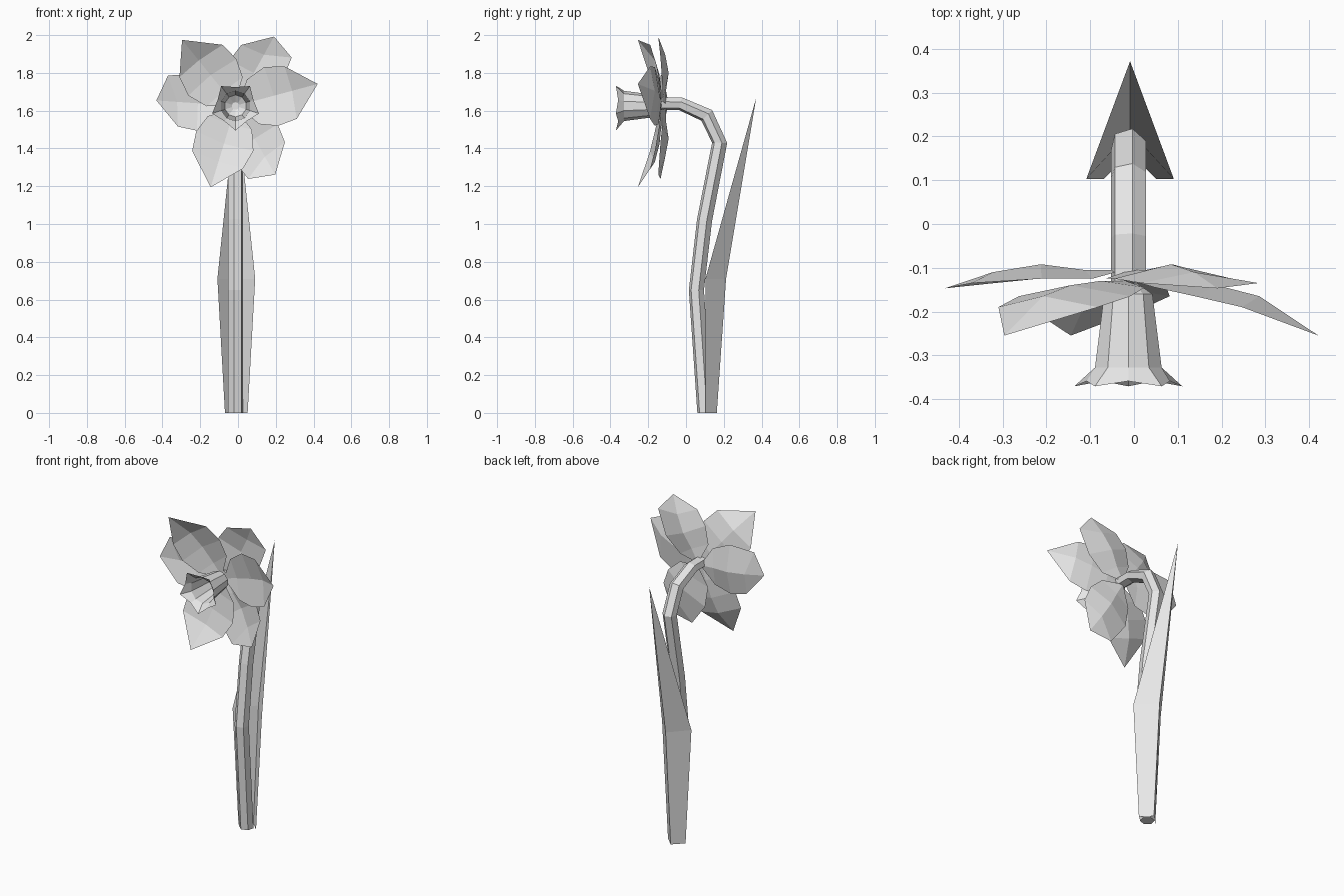
import bpy
from math import sin, cos, pi, radians

if "Cube" in bpy.data.objects:
    bpy.data.objects.remove(bpy.data.objects["Cube"])

CX, CZ = -0.013, 1.625   # flower axis (runs along y)

grey = bpy.data.materials.new("pale_grey")
grey.diffuse_color = (0.8, 0.8, 0.8, 1)
grey.use_nodes = True
grey.node_tree.nodes["Principled BSDF"].inputs["Base Color"].default_value = grey.diffuse_color


def add_mesh(name, verts, faces):
    me = bpy.data.meshes.new(name)
    me.from_pydata(verts, [], faces)
    me.materials.append(grey)
    me.update()
    ob = bpy.data.objects.new(name, me)
    bpy.context.collection.objects.link(ob)
    return ob


def loft_faces(rings, n):
    return [(r * n + i, r * n + (i + 1) % n, (r + 1) * n + (i + 1) % n, (r + 1) * n + i)
            for r in range(rings - 1) for i in range(n)]


# stem: six-sided tube along a bent path in the y-z plane
path = [(0.10, 0), (0.055, 0.65), (0.098, 1.02), (0.178, 1.43),
        (0.11, 1.575), (-0.03, 1.637), (-0.13, 1.637)]
SIDES = 6
verts = []
for k, (y, z) in enumerate(path):
    a, b = path[max(k - 1, 0)], path[min(k + 1, len(path) - 1)]
    dy, dz = b[0] - a[0], b[1] - a[1]
    length = (dy * dy + dz * dz) ** 0.5
    ny, nz = (1, 0) if k == 0 else (dz / length, -dy / length)
    r = 0.035 if k > 4 else 0.041
    for i in range(SIDES):
        t = 2 * pi * i / SIDES + 0.3
        verts.append((CX + 0.042 * cos(t), y + ny * r * sin(t), z + nz * r * sin(t)))
faces = loft_faces(len(path), SIDES)
faces += [tuple(reversed(range(SIDES))),
          tuple(range(len(verts) - SIDES, len(verts)))]
add_mesh("stem", verts, faces)

# leaf: V-folded blade with its keel to the back
LX = -0.009
verts = []
for z, half, y_edge, y_keel in [(0, 0.06, 0.103, 0.163), (0.71, 0.1, 0.103, 0.212)]:
    verts += [(LX - half, y_edge, z), (LX, y_keel, z), (LX + half, y_edge, z)]
verts.append((LX, 0.372, 1.67))
add_mesh("leaf", verts, [(0, 1, 4, 3), (1, 2, 5, 4), (3, 4, 6), (4, 5, 6)])


def petal(name, angle, rows, tip):
    """rows: (along, y) for the clockwise edge, midrib and counter edge with widths"""
    a = radians(angle)

    def place(u, v, y):
        return (CX + u * cos(a) - v * sin(a), y, CZ + u * sin(a) + v * cos(a))
    verts = [place(0.01, 0, rows[0][5])]
    for u_cw, w_cw, u_mid, u_ccw, w_ccw, y_mid, y_edge in rows:
        verts += [place(u_cw, -w_cw, y_edge), place(u_mid, 0, y_mid),
                  place(u_ccw, w_ccw, y_edge)]
    verts.append(place(tip[0], 0, tip[1]))
    faces = [(0, 1, 2), (0, 2, 3)]
    for r in range(len(rows) - 1):
        i = 1 + 3 * r
        faces += [(i, i + 3, i + 4, i + 1), (i + 1, i + 4, i + 5, i + 2)]
    i, end = 1 + 3 * (len(rows) - 1), len(verts) - 1
    faces += [(i, end, i + 1), (i + 1, end, i + 2)]
    add_mesh(name, verts, faces)


# three pointed front petals, tips leaning forward
front_rows = [(0.095, 0.125, 0.10, 0.095, 0.12, -0.13, -0.145),
              (0.19, 0.16, 0.21, 0.20, 0.16, -0.14, -0.165),
              (0.295, 0.15, 0.31, 0.305, 0.135, -0.165, -0.19)]
for k, ang in enumerate((15, 129, 253)):
    petal(f"front_petal_{k + 1}", ang, front_rows, (0.45, -0.255))

# three blunter back petals, bowed backwards
back_rows = [(0.09, 0.11, 0.10, 0.09, 0.11, -0.105, -0.125),
             (0.21, 0.155, 0.20, 0.195, 0.145, -0.092, -0.125),
             (0.368, 0.136, 0.31, 0.297, 0.13, -0.11, -0.135)]
for k, ang in enumerate((61, 176, 300)):
    petal(f"back_petal_{k + 1}", ang, back_rows, (0.42, -0.147))

# trumpet: lofted cup with a five-pointed flared rim
N = 10
profile = [(0.02, 0.02, -0.135), (0.058, 0.058, -0.16), (0.08, 0.08, -0.328)]
verts = []
for r_tip, r_dip, y in profile + [(0.13, 0.1, -0.371)]:
    for i in range(N):
        t = radians(-90) + 2 * pi * i / N
        r = r_tip if i % 2 == 0 else r_dip
        yy = y + (0.012 if r_tip != r_dip and i % 2 else 0)
        verts.append((CX + r * cos(t), yy, CZ + r * sin(t)))
add_mesh("trumpet", verts, loft_faces(4, N) + [tuple(range(N))])
